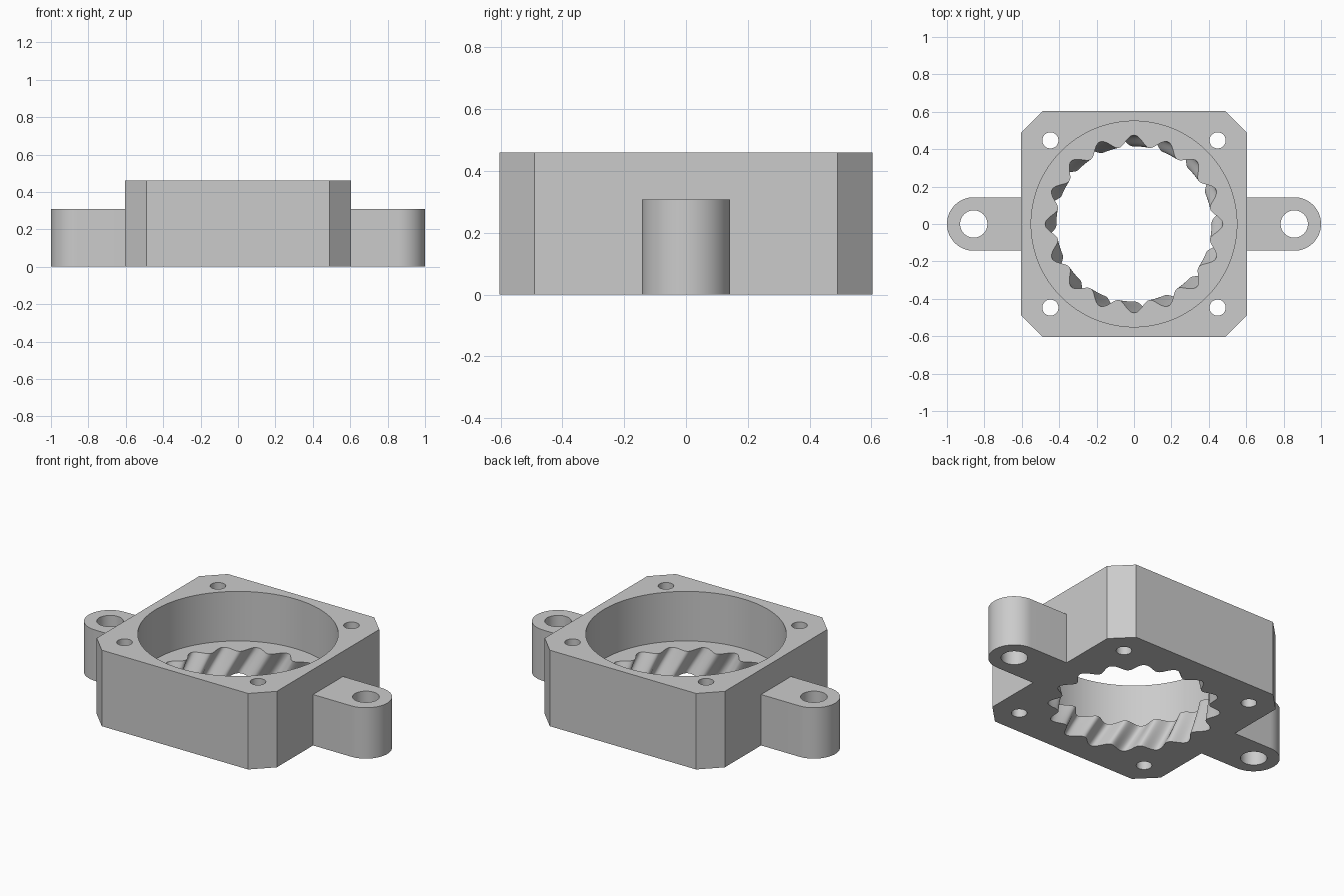
import bpy, bmesh, math
from math import sin, cos, pi

cube = bpy.data.objects.get("Cube")
if cube:
    bpy.data.objects.remove(cube, do_unlink=True)

HALF, CORNER, TOP = 0.603, 0.49, 0.46          # square housing
EAR_X, EAR_R, EAR_TOP = 0.857, 0.143, 0.308    # side lugs
SHELF = 0.16                                   # height of the toothed section
TEETH, TWIST = 16, math.radians(12)

grey = bpy.data.materials.new("plain grey")
grey.use_nodes = True
colour = (0.6, 0.6, 0.6, 1)
grey.diffuse_color = colour
grey.node_tree.nodes["Principled BSDF"].inputs["Base Color"].default_value = colour


def loft(name, outline, levels):
    """Closed solid through outline(z) at each level."""
    bm = bmesh.new()
    rings = [[bm.verts.new((x, y, z)) for x, y in outline(z)] for z in levels]
    n = len(rings[0])
    for low, high in zip(rings, rings[1:]):
        for i in range(n):
            j = (i + 1) % n
            bm.faces.new((low[i], low[j], high[j], high[i]))
    bm.faces.new(rings[0][::-1])
    bm.faces.new(rings[-1])
    bmesh.ops.recalc_face_normals(bm, faces=bm.faces)
    mesh = bpy.data.meshes.new(name)
    bm.to_mesh(mesh)
    bm.free()
    mesh.materials.append(grey)
    ob = bpy.data.objects.new(name, mesh)
    bpy.context.collection.objects.link(ob)
    return ob


def prism(name, points, low, high):
    return loft(name, lambda z: points, (low, high))


def circle(x, y, r, n=48):
    return [(x + r * cos(2 * pi * i / n), y + r * sin(2 * pi * i / n)) for i in range(n)]


def combine(target, tool, operation):
    mod = target.modifiers.new(tool.name, "BOOLEAN")
    mod.object, mod.operation, mod.solver = tool, operation, "EXACT"
    bpy.context.view_layer.update()
    result = target.evaluated_get(bpy.context.evaluated_depsgraph_get())
    mesh = bpy.data.meshes.new_from_object(result)
    target.modifiers.clear()
    target.data = mesh
    bpy.data.objects.remove(tool, do_unlink=True)


# Square housing with chamfered corners
corners = []
for sx, sy in ((1, 1), (-1, 1), (-1, -1), (1, -1)):
    pair = [(sx * HALF, sy * CORNER), (sx * CORNER, sy * HALF)]
    corners += pair if sx == sy else pair[::-1]
housing = prism("gear_housing", corners, 0, TOP)

# Rounded mounting lugs on both sides
for side in (1, -1):
    arc = [(side * (EAR_X + EAR_R * cos(a)), EAR_R * sin(a))
           for a in (pi * (i / 32 - 0.5) for i in range(33))]
    root = [(side * 0.58, EAR_R), (side * 0.58, -EAR_R)]
    combine(housing, prism("lug", arc + root, 0, EAR_TOP), "UNION")

# Upper round bore
combine(housing, prism("bore", circle(0, 0, 0.55, 128), SHELF, TOP + 0.1), "DIFFERENCE")


# Helical toothed opening below the shelf
def tooth_ring(z):
    n = TEETH * 20
    turn = pi / 2 - TWIST * (z / SHELF - 1)
    ring = []
    for i in range(n):
        a = 2 * pi * i / n
        r = 0.445 + 0.03 * cos(TEETH * a)
        ring.append((r * cos(a + turn), r * sin(a + turn)))
    return ring


levels = [-0.02 + 0.02 * i for i in range(11)]
combine(housing, loft("teeth", tooth_ring, levels), "DIFFERENCE")

# Screw holes in the corners and in the lugs
holes = [(x, y, 0.043) for x in (-0.447, 0.447) for y in (-0.447, 0.447)]
holes += [(-EAR_X, 0, 0.073), (EAR_X, 0, 0.073)]
for x, y, r in holes:
    combine(housing, prism("hole", circle(x, y, r), -0.1, TOP + 0.1), "DIFFERENCE")

bpy.ops.object.select_all(action="DESELECT")
housing.select_set(True)
bpy.context.view_layer.objects.active = housing
bpy.ops.object.shade_smooth_by_angle(angle=math.radians(32))
